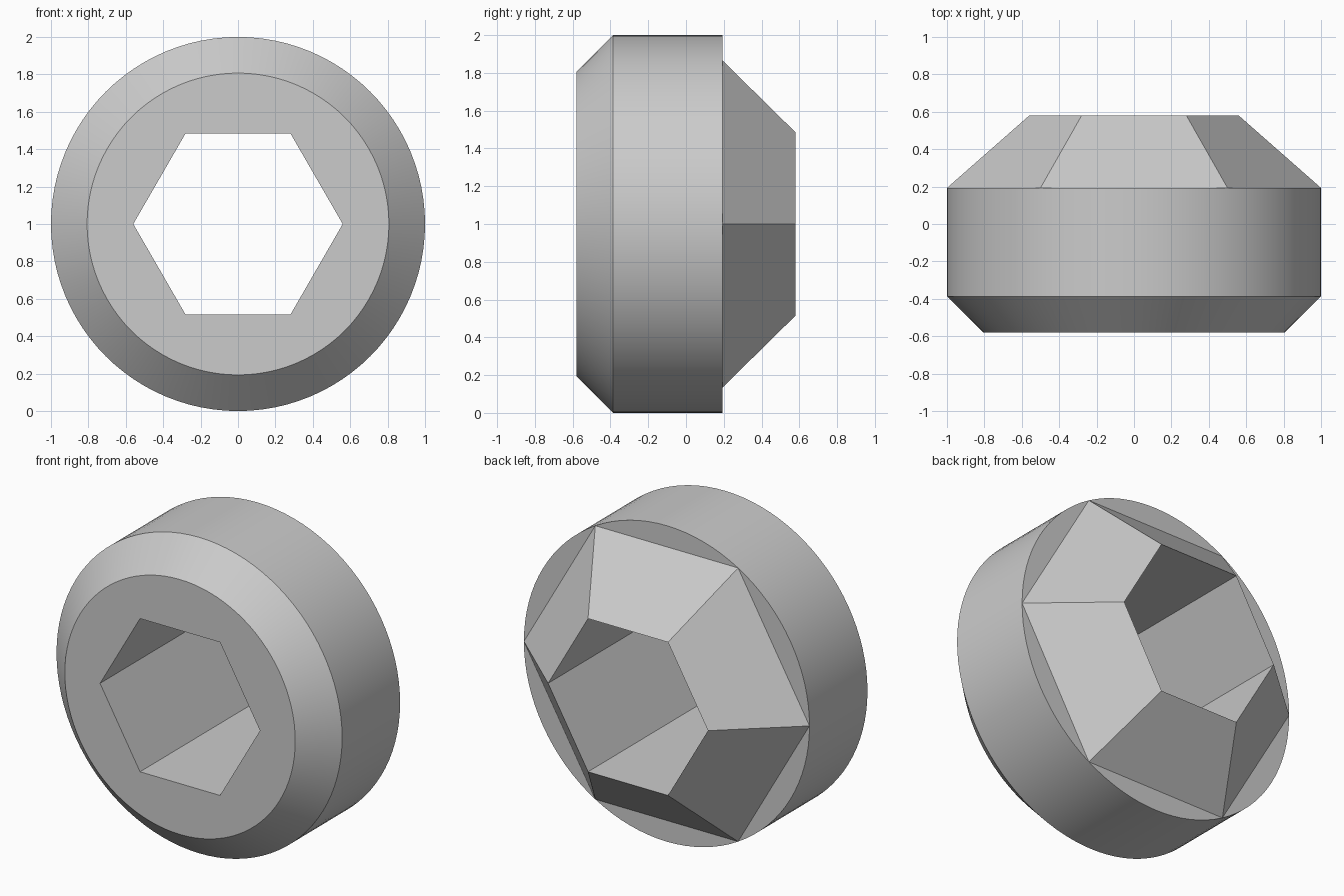
import bpy, bmesh
from math import cos, sin, pi, radians

cube = bpy.data.objects.get("Cube")
if cube:
    bpy.data.objects.remove(cube, do_unlink=True)

SIDES = 96           # segments around the round body
STEP = SIDES // 6    # segments per hexagon side

grey = bpy.data.materials.new("plain_grey")
grey.use_nodes = True
colour = (0.6, 0.6, 0.6, 1)
grey.diffuse_color = colour
grey.node_tree.nodes["Principled BSDF"].inputs["Base Color"].default_value = colour

bm = bmesh.new()


def ring(radius, y, count):
    angles = [2 * pi * i / count for i in range(count)]
    return [bm.verts.new((radius * cos(a), y, 1 + radius * sin(a))) for a in angles]


def bridge(a, b):
    n = len(a)
    for i in range(n):
        j = (i + 1) % n
        bm.faces.new((a[i], a[j], b[j], b[i]))


# Round body with a front chamfer
front = ring(0.807, -0.58, SIDES)
shoulder = ring(1, -0.387, SIDES)
back = ring(1, 0.193, SIDES)
bridge(front, shoulder)
bridge(shoulder, back)

# Hexagonal through hole and the tapered six-sided back
hole_front = ring(0.56, -0.58, 6)
hole_back = ring(0.56, 0.58, 6)
bridge(hole_front, hole_back)
bridge(back[::STEP], hole_back)

# Flat front rim and the flat slivers behind the body
for k in range(6):
    arc = [(k * STEP + i) % SIDES for i in range(STEP + 1)]
    bm.faces.new([front[i] for i in arc] + [hole_front[(k + 1) % 6], hole_front[k]])
    bm.faces.new([back[i] for i in arc])

bmesh.ops.recalc_face_normals(bm, faces=bm.faces[:])
mesh = bpy.data.meshes.new("hex_hole_collar")
bm.to_mesh(mesh)
bm.free()
mesh.materials.append(grey)
collar = bpy.data.objects.new("hex_hole_collar", mesh)
bpy.context.collection.objects.link(collar)

# Smooth round walls, crisp edges
bpy.ops.object.select_all(action="DESELECT")
collar.select_set(True)
bpy.context.view_layer.objects.active = collar
bpy.ops.object.shade_smooth_by_angle(angle=radians(25))
